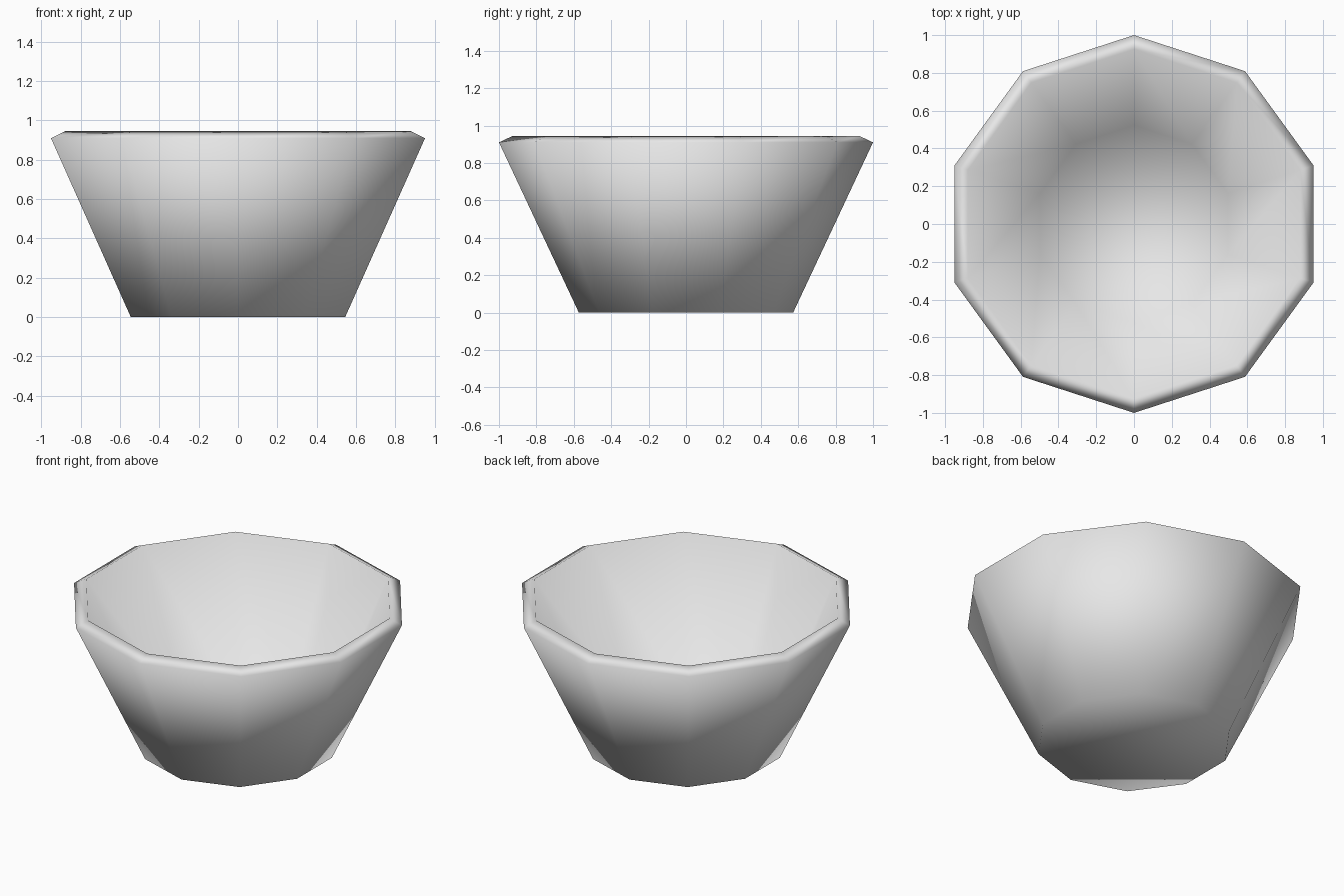
import bpy, bmesh, math

if "Cube" in bpy.data.objects:
    bpy.data.objects.remove(bpy.data.objects["Cube"])

SIDES = 10
BASE_RADIUS, RIM_RADIUS, RIM_HEIGHT, WALL = 0.573, 1.0, 0.91, 0.083

# Clay colour
clay = bpy.data.materials.new("light_grey_clay")
clay.diffuse_color = (0.8, 0.8, 0.8, 1.0)
clay.use_nodes = True
clay.node_tree.nodes["Principled BSDF"].inputs["Base Color"].default_value = clay.diffuse_color


def ring(bm, radius, z):
    """Ring of vertices with a corner on the y axis."""
    angles = [math.pi / 2 + math.tau * i / SIDES for i in range(SIDES)]
    return [bm.verts.new((radius * math.cos(a), radius * math.sin(a), z)) for a in angles]


# Outer shell: flared wall and closed base
bm = bmesh.new()
base = ring(bm, BASE_RADIUS, 0.0)
rim = ring(bm, RIM_RADIUS, RIM_HEIGHT)
bm.faces.new(list(reversed(base)))
for i in range(SIDES):
    j = (i + 1) % SIDES
    bm.faces.new((base[i], base[j], rim[j], rim[i]))
bmesh.ops.recalc_face_normals(bm, faces=bm.faces)
# An open shell can be ambiguous, so make sure the base faces down
bm.normal_update()
bm.faces.ensure_lookup_table()
if bm.faces[0].normal.z > 0:
    bmesh.ops.reverse_faces(bm, faces=bm.faces)
for face in bm.faces:
    face.smooth = True

mesh = bpy.data.meshes.new("bowl")
bm.to_mesh(mesh)
bm.free()
mesh.materials.append(clay)
bowl = bpy.data.objects.new("bowl", mesh)
bpy.context.collection.objects.link(bowl)

# Inner wall, floor and slanted rim
shell = bowl.modifiers.new("wall_thickness", 'SOLIDIFY')
shell.thickness = WALL
shell.offset = -1.0
